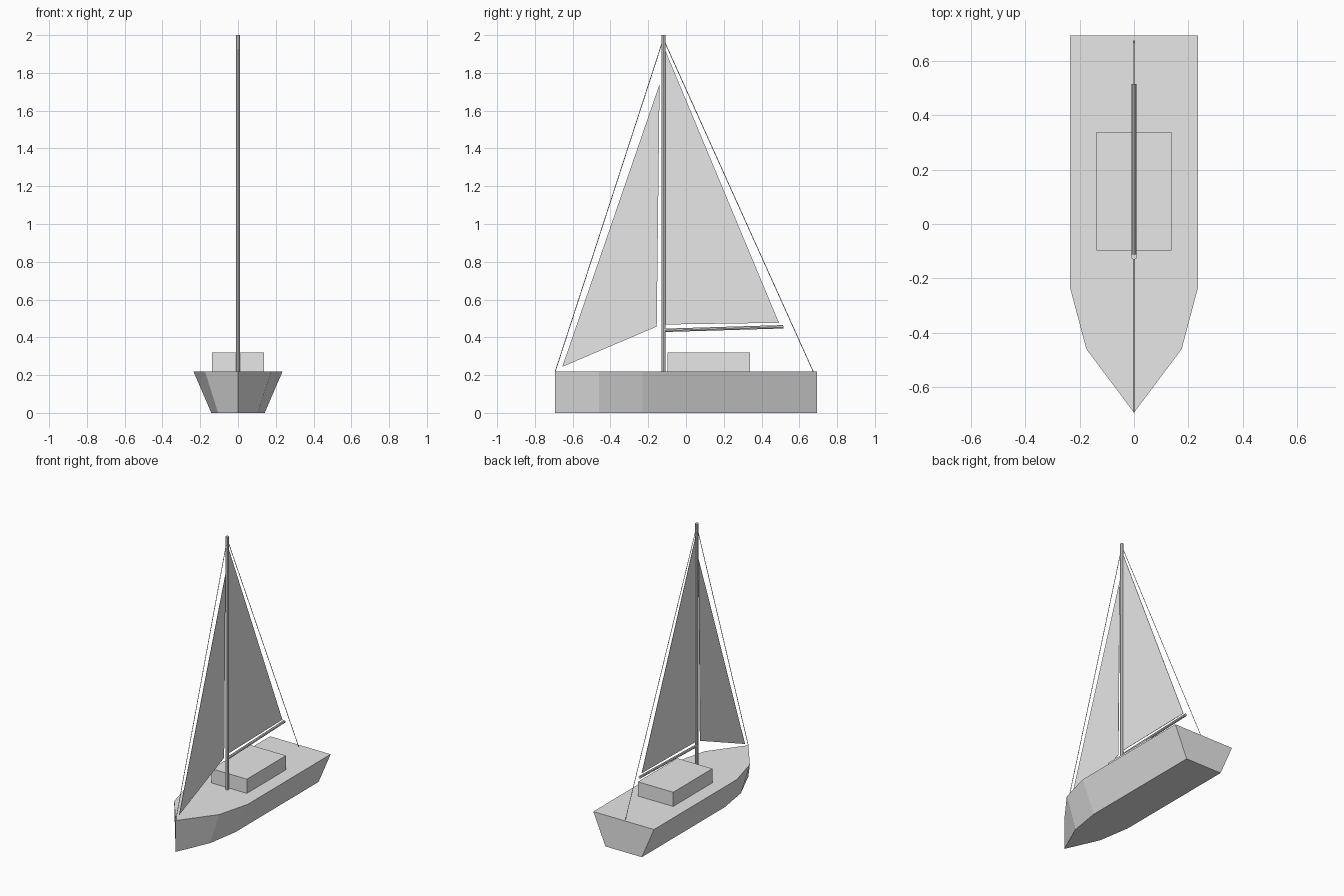
import bpy, bmesh
from mathutils import Vector

if "Cube" in bpy.data.objects:
    bpy.data.objects.remove(bpy.data.objects["Cube"])

grey = bpy.data.materials.new("light_grey")
grey.diffuse_color = (0.8, 0.8, 0.8, 1)
grey.use_nodes = True
grey.node_tree.nodes["Principled BSDF"].inputs["Base Color"].default_value = grey.diffuse_color


def finish(name, bm):
    bmesh.ops.recalc_face_normals(bm, faces=bm.faces)
    mesh = bpy.data.meshes.new(name)
    bm.to_mesh(mesh)
    bm.free()
    mesh.materials.append(grey)
    obj = bpy.data.objects.new(name, mesh)
    bpy.context.collection.objects.link(obj)
    return obj


def loft(name, lower, upper):
    """Closed solid between two matching outlines."""
    bm = bmesh.new()
    a = [bm.verts.new(p) for p in lower]
    b = [bm.verts.new(p) for p in upper]
    bm.faces.new(a)
    bm.faces.new(b)
    n = len(a)
    for i in range(n):
        j = (i + 1) % n
        bm.faces.new((a[i], a[j], b[j], b[i]))
    return finish(name, bm)


def rod(name, start, end, radius, sides):
    """Straight prism between two points."""
    start, end = Vector(start), Vector(end)
    axis = end - start
    bm = bmesh.new()
    bmesh.ops.create_cone(bm, cap_ends=True, segments=sides, radius1=radius,
                          radius2=radius, depth=axis.length)
    bm.transform(axis.to_track_quat('Z', 'Y').to_matrix().to_4x4())
    bmesh.ops.translate(bm, verts=bm.verts, vec=(start + end) / 2)
    return finish(name, bm)


def sail(name, corners, half=0.001):
    """Thin flat panel on the centre line, corners given as (y, z)."""
    return loft(name, [(-half, y, z) for y, z in corners],
                [(half, y, z) for y, z in corners])


DECK = 0.22
MAST_Y = -0.12

# Hull: deck outline narrowed to 60 % at the flat bottom
side = [(0.236, 0.693), (0.236, -0.23), (0.175, -0.46)]
outline = side + [(0, -0.693)] + [(-x, y) for x, y in reversed(side)]
loft("hull", [(x * 0.6, y, 0) for x, y in outline],
     [(x, y, DECK) for x, y in outline])

# Cabin
cabin = [(-0.137, -0.097), (0.137, -0.097), (0.137, 0.338), (-0.137, 0.338)]
loft("cabin", [(x, y, DECK) for x, y in cabin],
     [(x, y, 0.32) for x, y in cabin])

# Spars
rod("mast", (0, MAST_Y, DECK), (0, MAST_Y, 2.0), 0.011, 8)
rod("boom", (0, MAST_Y, 0.437), (0, 0.515, 0.456), 0.009, 8)

# Sails
sail("main_sail", [(-0.11, 0.468), (0.492, 0.477), (-0.11, 1.92)])
sail("jib_sail", [(-0.655, 0.244), (-0.155, 0.457), (-0.14, 1.74)])

# Rigging wires
rod("fore_stay", (0, MAST_Y, 1.98), (0, -0.692, DECK), 0.002, 6)
rod("back_stay", (0, MAST_Y, 1.98), (0, 0.673, DECK), 0.002, 6)
